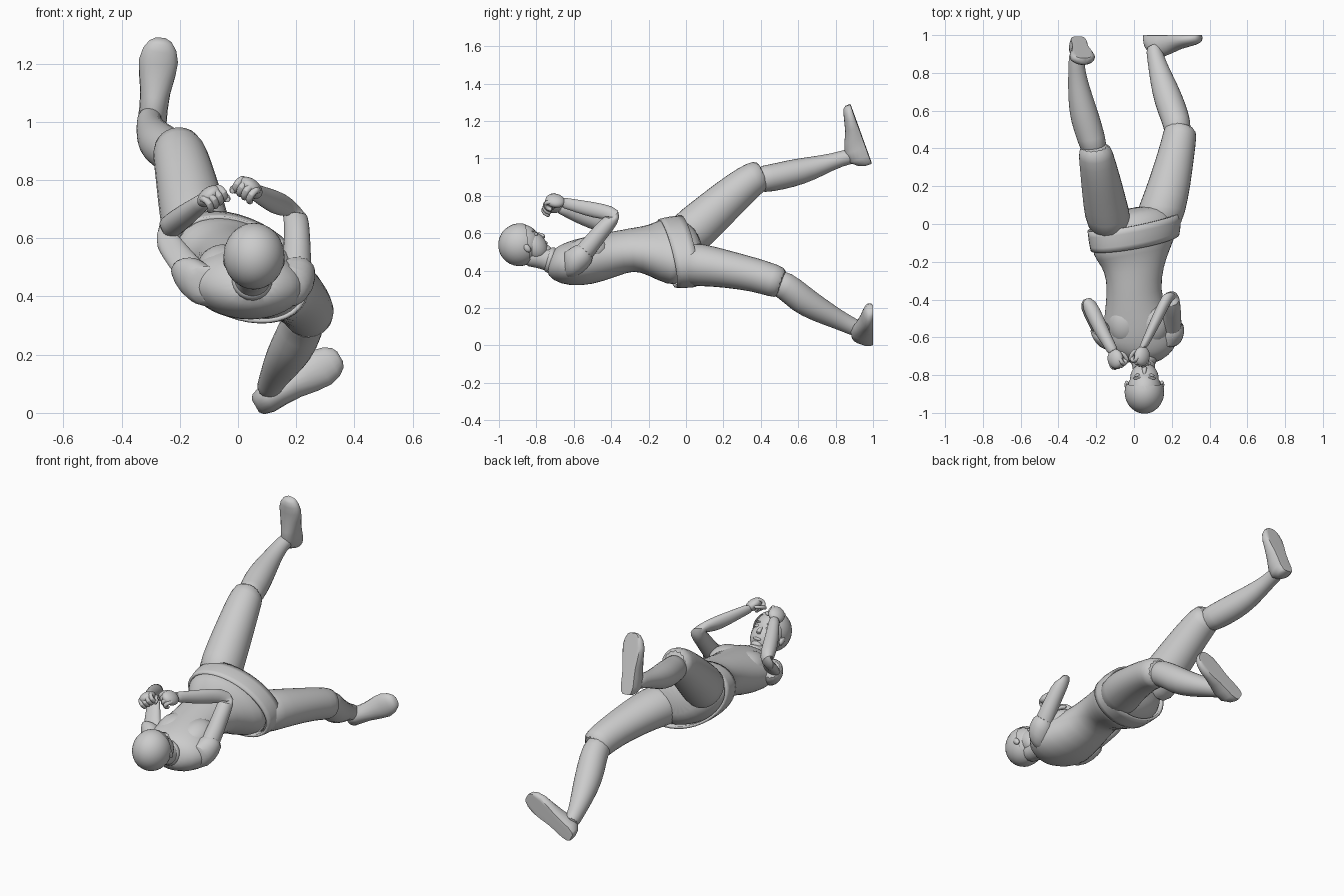
import bpy, bmesh, math
from mathutils import Vector as V, Matrix


def finish(bm, name, sub=0):
    bmesh.ops.recalc_face_normals(bm, faces=bm.faces)
    me = bpy.data.meshes.new(name)
    bm.to_mesh(me)
    bm.free()
    for p in me.polygons:
        p.use_smooth = True
    me.set_sharp_from_angle(angle=math.radians(50))
    ob = bpy.data.objects.new(name, me)
    bpy.context.collection.objects.link(ob)
    if sub:
        ob.modifiers.new("smooth", 'SUBSURF').levels = sub
        ob.modifiers["smooth"].render_levels = sub
    return ob


def loft(bm, rings, cap0=True, cap1=True):
    rows = [[bm.verts.new(p) for p in r] for r in rings]
    n = len(rows[0])
    for a, b in zip(rows, rows[1:]):
        for i in range(n):
            bm.faces.new((a[i], a[(i + 1) % n], b[(i + 1) % n], b[i]))
    if cap0:
        bm.faces.new(rows[0])
    if cap1:
        bm.faces.new(rows[-1])


# stations: (x, y, z, half width along ref, half depth)
def tube(name, st, refs, n=14, cap0=True, cap1=True, sub=1, bm=None):
    own = bm is None
    bm = bm or bmesh.new()
    pts = [V(s[:3]) for s in st]
    if not isinstance(refs, list):
        refs = [refs] * len(st)
    rings = []
    for i, s in enumerate(st):
        t = pts[min(i + 1, len(st) - 1)] - pts[max(i - 1, 0)]
        u = V(refs[i]).normalized()
        v = t.cross(u).normalized()
        rings.append([pts[i] + u * s[3] * math.cos(k * math.tau / n)
                      + v * s[4] * math.sin(k * math.tau / n) for k in range(n)])
    loft(bm, rings, cap0, cap1)
    if own:
        return finish(bm, name, sub)


def limb(name, st, ref, **kw):
    return tube(name, [(*s, s[-1]) for s in st], ref, **kw)


def ball(name, c, axes, radii, seg=20, bm=None, cut=None):
    own = bm is None
    bm = bm or bmesh.new()
    m = Matrix([a.normalized() * r for a, r in zip(axes, radii)]).transposed().to_4x4()
    m.translation = c
    bmesh.ops.create_uvsphere(bm, u_segments=seg, v_segments=seg // 2 + 2, radius=1, matrix=m)
    if cut:
        bmesh.ops.bisect_plane(bm, geom=bm.verts[:] + bm.edges[:] + bm.faces[:],
                               plane_co=cut[0], plane_no=cut[1], clear_outer=True)
    if own:
        return finish(bm, name)


# head frame: face looks up and towards the feet
X, UP, FW = V((1, 0, 0)), V((0, -.65, .76)), V((0, .76, .65))
HC = V((.055, -.883, .54))


def hp(x, u, f):
    return HC + X * x + UP * u + FW * f


AX = (X, UP, FW)
ball("skull", HC, AX, (.093, .108, .108), 24)
ball("face", hp(0, -.05, .045), AX, (.076, .092, .07), 24)
ball("chin", hp(0, -.112, .083), AX, (.036, .028, .028))
ball("hair", hp(0, .003, -.006), AX, (.105, .114, .115), 28,
     cut=(hp(0, .02, .06), UP * -.55 + FW * .85))
tube("nose", [(*hp(0, -.01, .1), .008, .008), (*hp(0, -.03, .116), .012, .012),
              (*hp(0, -.048, .122), .016, .014), (*hp(0, -.056, .108), .012, .006)], X, n=8)
ball("mouth", hp(0, -.082, .106), AX, (.026, .009, .009), 12)
for s in (-1, 1):
    ball("eye", hp(s * .036, -.012, .096), AX, (.017, .01, .01), 12)
    ball("brow", hp(s * .037, .012, .097), AX, (.023, .006, .01), 12)
    ball("ear", hp(s * .093, -.035, .012), AX, (.013, .028, .017), 12)
limb("neck", [(.055, -.87, .48, .06), (.055, -.80, .475, .058), (.05, -.74, .46, .062),
              (.045, -.68, .45, .08)], X)
limb("collar", [(.05, -.75, .462, .064), (.05, -.735, .458, .068), (.045, -.70, .45, .085)], X)

# torso, twisting from level shoulders to rolled hips
SH, HIP = (1, 0, -.05), (.88, .2, -.45)
tube("torso", [(.05, -.735, .455, .066, .06), (.04, -.695, .44, .15, .098),
               (.033, -.63, .435, .205, .12), (.025, -.53, .45, .19, .132),
               (.0, -.4, .485, .148, .122), (.0, -.29, .515, .147, .112),
               (.0, -.2, .508, .18, .13), (.0, -.12, .498, .238, .158), (.0, -.05, .5, .255, .165)],
     [SH, SH, SH, SH, (1, .03, -.12), (.96, .06, -.2), (.93, .12, -.33), HIP, HIP], n=20)
for x in (-.045, .095):
    ball("chest", V((x, -.53, .5)), (X, V((0, 1, .2)), V((0, -.2, 1))), (.095, .12, .078))

# trousers
tube("hips", [(.0, -.12, .495, .235, .155), (.0, -.03, .5, .255, .165), (.0, .04, .505, .215, .14),
              (-.005, .085, .51, .12, .08)], HIP, n=20)
belt = tube("waistband", [(.005, -.1, .492, .258, .168), (.005, -.05, .498, .269, .175),
                          (.0, .012, .503, .272, .172)], HIP, n=20, cap0=False, cap1=False)
belt.modifiers.new("thick", 'SOLIDIFY').thickness = .015
tube("low_thigh", [(.11, -.03, .435, .13, .12), (.15, .08, .432, .127, .118), (.19, .22, .408, .114, .102),
                   (.225, .38, .375, .098, .092), (.243, .47, .345, .092, .09), (.247, .525, .328, .084, .084)],
     (1, -.15, 0))
tube("high_thigh", [(-.12, -.03, .56, .12, .13), (-.145, .06, .635, .122, .125), (-.165, .17, .735, .114, .115),
                    (-.187, .29, .84, .102, .102), (-.203, .37, .9, .094, .09), (-.21, .42, .918, .08, .085)],
     (1, .05, .1))

# lower legs
tube("low_shin", [(.235, .45, .345, .075, .075), (.23, .53, .325, .074, .075), (.2, .61, .25, .08, .082),
                  (.165, .71, .19, .074, .07), (.13, .82, .135, .055, .053), (.112, .89, .1, .045, .047),
                  (.1, .95, .075, .043, .045)], (.95, .3, 0))
tube("high_shin", [(-.205, .37, .885, .07, .075), (-.225, .45, .893, .076, .074), (-.26, .56, .918, .08, .077),
                   (-.285, .67, .945, .067, .066), (-.303, .79, .985, .048, .043), (-.306, .87, 1.01, .043, .042),
                   (-.3, .93, 1.02, .043, .043)], (.97, .2, 0))


# shoes: flat sole, heel to toe
def shoe(name, heel, L, N, n=20):
    heel, L, N = V(heel), V(L).normalized(), V(N).normalized()
    W = L.cross(N)
    bm, rings = bmesh.new(), []
    for s, w, h in [(-.012, .025, .045), (.0, .04, .075), (.035, .05, .115), (.085, .049, .12), (.14, .052, .1),
                    (.2, .063, .075), (.25, .067, .062), (.29, .057, .052), (.315, .04, .042), (.325, .02, .03)]:
        ring = []
        for k in range(n):
            a = k * math.tau / n
            y = (max(math.sin(a), -.6) + .6) / 1.6
            ring.append(heel + L * s + W * w * math.cos(a) - N * h * y)
        rings.append(ring)
    loft(bm, rings)
    finish(bm, name)


shoe("low_shoe", (.07, 1.0, .03), (.86, 0, .5), (0, 1, 0))
shoe("high_shoe", (-.297, .989, .985), (.1, -.34, .94), (.03, .94, .34))

# arms and sleeves
limb("arm_a", [(.185, -.62, .42, .06), (.203, -.54, .5, .053), (.203, -.455, .61, .046), (.2, -.395, .675, .044),
               (.185, -.375, .705, .04), (.145, -.45, .716, .043), (.11, -.53, .732, .041), (.06, -.63, .757, .03),
               (.045, -.665, .765, .03)], (1, .35, -.1))
limb("sleeve_a", [(.14, -.66, .43, .07), (.175, -.625, .425, .08), (.198, -.57, .465, .073),
                  (.205, -.525, .515, .061)], (1, 0, 0))
limb("arm_b", [(-.12, -.63, .44, .06), (-.175, -.56, .5, .053), (-.222, -.48, .56, .046), (-.25, -.43, .6, .044),
               (-.25, -.405, .625, .04), (-.22, -.46, .65, .043), (-.18, -.55, .68, .041), (-.125, -.65, .722, .03),
               (-.105, -.685, .737, .03)], (.5, -.2, -.85))
limb("sleeve_b", [(-.07, -.67, .43, .07), (-.115, -.64, .43, .08), (-.155, -.585, .47, .073),
                  (-.18, -.55, .505, .061)], (1, 0, 0))


# loose fists: palm, four curled fingers and a thumb
def fist(name, wrist, d, out, s):
    w, d = V(wrist), V(d).normalized()
    out = V(out)
    out = (out - d * out.dot(d)).normalized()
    side = d.cross(out)
    bm = bmesh.new()
    ball("", w + d * .042, (d, out, side), (.056, .032, .047), 14, bm)
    for i in range(4):
        o = w + side * (i - 1.5) * .022
        k = .072 - .004 * abs(i - 1.2)
        st = [o + d * a - out * b for a, b in ((k - .02, -.01), (k + .012, -.004), (k + .02, .022),
                                               (k - .002, .042), (k - .026, .038))]
        tube("", [(*p, .0135, .0135) for p in st], side, n=8, bm=bm)
    st = [w + d * a + side * b * s - out * c for a, b, c in
          ((.015, .03, .01), (.035, .046, .025), (.06, .043, .042), (.075, .03, .05))]
    tube("", [(*p, .013, .013) for p in st], out, n=8, bm=bm)
    finish(bm, name, 1)


fist("fist_a", (.052, -.66, .762), (-.2, -.85, .25), (.6, 0, .8), 1)
fist("fist_b", (-.11, -.675, .733), (.25, -.85, .25), (-.6, 0, .8), -1)
